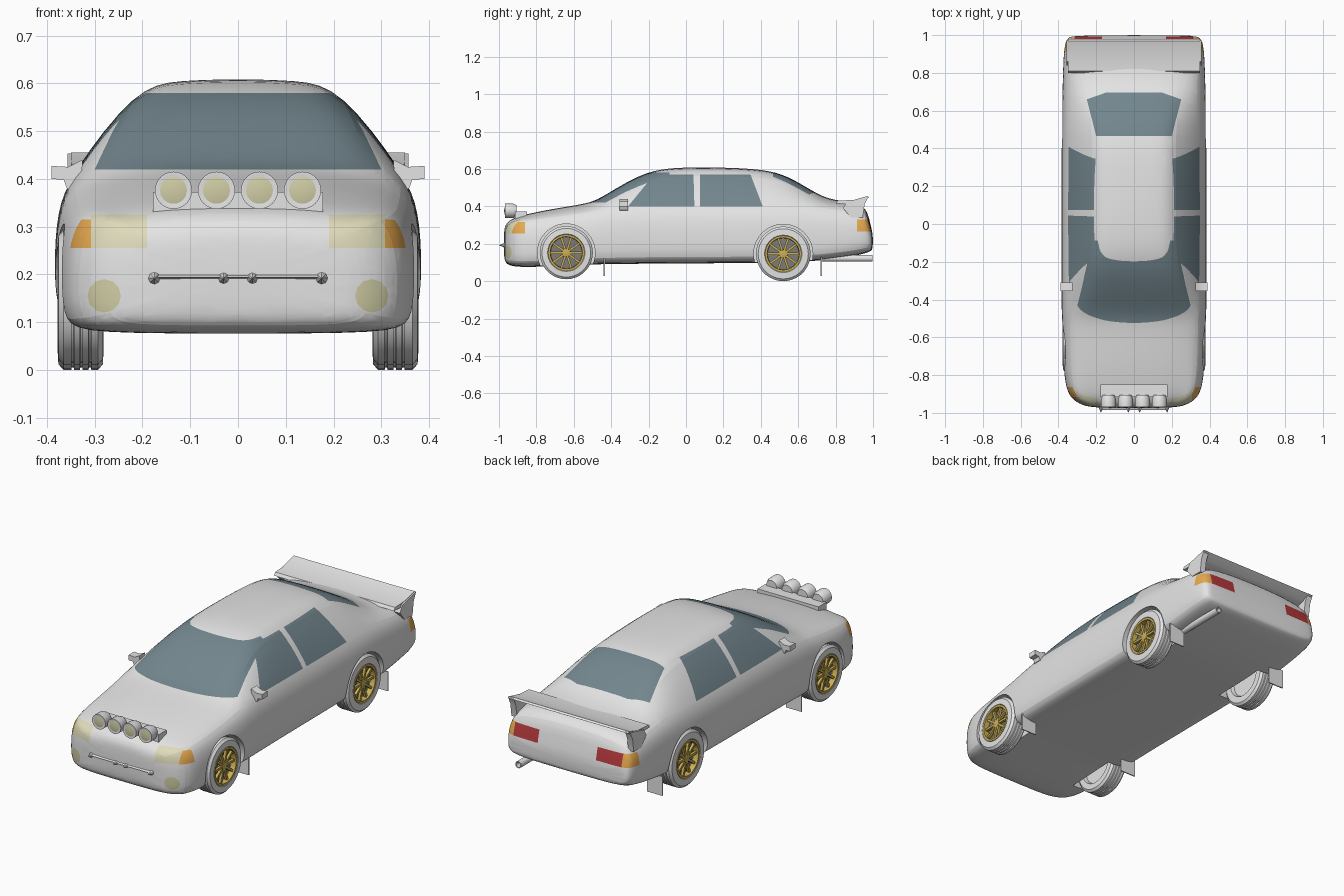
import bpy, bmesh, math
from mathutils import Matrix, Vector

cube = bpy.data.objects.get("Cube")
if cube:
    bpy.data.objects.remove(cube, do_unlink=True)


def material(name, r, g, b):
    m = bpy.data.materials.new(name)
    m.use_nodes = True
    m.diffuse_color = (r, g, b, 1)
    m.node_tree.nodes["Principled BSDF"].inputs["Base Color"].default_value = (r, g, b, 1)
    return m


WHITE = material("off_white", .78, .78, .78)
GLASS = material("window_glass", .17, .24, .27)
HEAD = material("headlight_cream", .74, .71, .5)
LAMP = material("lamp_yellow", .64, .62, .38)
AMBER = material("amber", .8, .4, .08)
RED = material("tail_red", .45, .04, .045)
GOLD = material("wheel_gold", .6, .43, .09)
DARK = material("dark_metal", .2, .2, .2)


def finish(name, bm, mat, smooth=True):
    """Turn a bmesh into a shaded object."""
    bmesh.ops.recalc_face_normals(bm, faces=bm.faces)
    me = bpy.data.meshes.new(name)
    bm.to_mesh(me)
    bm.free()
    if mat:
        me.materials.append(mat)
    ob = bpy.data.objects.new(name, me)
    bpy.context.collection.objects.link(ob)
    if smooth:
        shade(ob)
    return ob


def shade(ob):
    bpy.ops.object.select_all(action='DESELECT')
    ob.select_set(True)
    bpy.context.view_layer.objects.active = ob
    bpy.ops.object.shade_smooth_by_angle(angle=math.radians(35))


def box(name, lo, hi, mat):
    bm = bmesh.new()
    lo, hi = Vector(lo), Vector(hi)
    size = Matrix.Diagonal((*(hi - lo), 1))
    bmesh.ops.create_cube(bm, size=1, matrix=Matrix.Translation((lo + hi) / 2) @ size)
    return finish(name, bm, mat, False)


def prism(name, pts, axis, a, b, mat):
    """Extrude a 2D outline along the x (0) or y (1) axis."""
    bm = bmesh.new()
    place = (lambda p, t: (t, p[0], p[1])) if axis == 0 else (lambda p, t: (p[0], t, p[1]))
    ends = [[bm.verts.new(place(p, t)) for p in pts] for t in (a, b)]
    for ring in ends:
        bm.faces.new(ring)
    for i in range(len(pts)):
        j = (i + 1) % len(pts)
        bm.faces.new((ends[0][i], ends[0][j], ends[1][j], ends[1][i]))
    return finish(name, bm, mat)


def lathe(name, profile, axis, centre, mat, seg=36):
    """Spin a closed (along, radius) profile round an x or y axis."""
    bm = bmesh.new()
    rings = []
    for k in range(seg):
        c, s = math.cos(math.tau * k / seg), math.sin(math.tau * k / seg)
        rings.append([bm.verts.new(Vector(centre) + Vector(
            (d, r * c, r * s) if axis == 0 else (r * c, d, r * s))) for d, r in profile])
    n = len(profile)
    for k in range(seg):
        p, q = rings[k], rings[(k + 1) % seg]
        for i in range(n):
            j = (i + 1) % n
            bm.faces.new((p[i], p[j], q[j], q[i]))
    bmesh.ops.remove_doubles(bm, verts=bm.verts, dist=1e-5)
    return finish(name, bm, mat)


# Body stations: y, floor, half width, belt height, top half width, top height
STATIONS = [
    (-.975, .12, .2, .24, .14, .275), (-.96, .09, .28, .3, .2, .315),
    (-.92, .078, .34, .325, .26, .34), (-.85, .075, .367, .335, .27, .36),
    (-.7, .08, .378, .35, .27, .39), (-.53, .09, .382, .375, .27, .415),
    (-.46, .09, .385, .39, .27, .442), (-.33, .092, .385, .405, .255, .525),
    (-.18, .094, .385, .41, .218, .598), (0, .095, .385, .41, .213, .611),
    (.25, .096, .385, .41, .212, .608), (.45, .098, .385, .41, .213, .595),
    (.57, .1, .383, .41, .222, .55), (.71, .11, .38, .4, .25, .46),
    (.79, .12, .378, .39, .27, .435), (.9, .135, .374, .375, .28, .42),
    (.965, .15, .365, .36, .28, .395), (.985, .16, .35, .29, .28, .31),
    (1, .17, .33, .24, .27, .25)]


def section(y, floor, w, belt, tw, top):
    h = belt - floor
    half = [(.85 * w, floor), (.985 * w, floor + .02), (w, floor + .4 * h),
            (.985 * w, floor + .75 * h), (w - .035, belt),
            (tw, top - .018), (.6 * tw, top - .003)]
    return ([(0, y, floor)] + [(x, y, z) for x, z in half] + [(0, y, top)]
            + [(-x, y, z) for x, z in reversed(half)])


bm = bmesh.new()
rings = [[bm.verts.new(p) for p in section(*s)] for s in STATIONS]
for p, q in zip(rings, rings[1:]):
    for i in range(len(p)):
        j = (i + 1) % len(p)
        bm.faces.new((p[i], p[j], q[j], q[i]))
for ring in (rings[0], rings[-1]):
    bm.faces.new(ring)
body = finish("body", bm, None)
sub = body.modifiers.new("smooth", 'SUBSURF')
sub.levels = sub.render_levels = 2

# Wheel arches
WHEELS = {"front": (-.64, .152, .142), "rear": (.52, .146, .146)}
cutters = []
for y, z, r in WHEELS.values():
    for s in (-1, 1):
        prof = [(s * .25, 0), (s * .25, r + .012), (s * .5, r + .012), (s * .5, 0)]
        cut = lathe("arch_cutter", prof, 0, (0, y, z), None, 40)
        cut.hide_render = True
        mod = body.modifiers.new("arch", 'BOOLEAN')
        mod.operation, mod.object, mod.solver = 'DIFFERENCE', cut, 'EXACT'
        cutters.append(cut)
deps = bpy.context.evaluated_depsgraph_get()
mesh = bpy.data.meshes.new_from_object(body.evaluated_get(deps))
body.modifiers.clear()
body.data = mesh
for cut in cutters:
    bpy.data.objects.remove(cut, do_unlink=True)
PAINTS = [WHITE, GLASS, HEAD, LAMP, AMBER, RED]
mesh.materials.clear()
for m in PAINTS:
    mesh.materials.append(m)

bm = bmesh.new()
bm.from_mesh(mesh)
for f in bm.faces:
    f.material_index = 0


def paint(poly, axes, keep, mat):
    """Cut a convex outline, projected along one axis, into the body and colour it."""
    mid = sum((Vector(p) for p in poly), Vector((0, 0))) / len(poly)
    planes = []
    for a, b in zip(poly, poly[1:] + poly[:1]):
        a, e = Vector(a), Vector(b) - Vector(a)
        n2 = Vector((e.y, -e.x)).normalized()
        if n2.dot(mid - a) > 0:
            n2 = -n2
        co, no = Vector((0, 0, 0)), Vector((0, 0, 0))
        for k, ax in enumerate(axes):
            co[ax], no[ax] = a[k], n2[k]
        planes.append((co, no))
        bm.normal_update()
        faces = [f for f in bm.faces if keep(f.calc_center_median(), f.normal)]
        geom = set(faces)
        for f in faces:
            geom.update(f.edges, f.verts)
        bmesh.ops.bisect_plane(bm, geom=list(geom), dist=1e-5, plane_co=co, plane_no=no)
    bm.normal_update()
    for f in bm.faces:
        c = f.calc_center_median()
        if keep(c, f.normal) and all(no.dot(c - co) < 0 for co, no in planes):
            f.material_index = PAINTS.index(mat)


# Windows
paint([(-.3, .42), (.3, .42), (.262, .5), (.215, .58), (-.215, .58), (-.262, .5)], (0, 2),
      lambda c, n: -.6 < c.y < -.1 and abs(n.x) < .8, GLASS)
paint([(-.2, .465), (.2, .465), (.25, .66), (.15, .695), (-.15, .695), (-.25, .66)], (0, 1),
      lambda c, n: c.z > .4 and n.z > .2, GLASS)
for pane in ([(-.31, .4), (-.17, .57), (.04, .57), (.045, .4)],
             [(.075, .4), (.075, .57), (.345, .57), (.41, .4)]):
    paint(pane, (1, 2), lambda c, n: abs(c.x) > .2 and abs(n.x) > .5, GLASS)


# Painted lights
def nose(c, n):
    return c.y < -.86


def tail(c, n):
    return c.y > .905


def rect(s, x0, x1, z0, z1):
    return [(s * x0, z0), (s * x1, z0), (s * x1, z1), (s * x0, z1)]


for s in (-1, 1):
    paint(rect(s, .19, .308, .255, .325), (0, 2), nose, HEAD)
    paint(rect(s, .308, .37, .255, .315), (0, 2), nose, AMBER)
    paint([(s * .28 + .035 * math.cos(math.tau * k / 12), .155 + .035 * math.sin(math.tau * k / 12))
           for k in range(12)], (0, 2), nose, LAMP)
    paint(rect(s, .17, .315, .265, .33), (0, 2), tail, RED)
    paint(rect(s, .315, .4, .265, .33), (0, 2), tail, AMBER)
bm.to_mesh(mesh)
bm.free()
shade(body)

# Wheels
for end, (y, z, r) in WHEELS.items():
    for s, side in ((1, "left"), (-1, "right")):
        tag, c = f"{end}_{side}", (0, y, z)
        tread = [(.283, .1), (.283, r - .012), (.293, r)]
        for g in (.31, .328, .346):
            tread += [(g - .003, r), (g - .002, r - .005), (g + .002, r - .005), (g + .003, r)]
        tread += [(.365, r), (.376, r - .012), (.378, .1), (.365, .092), (.3, .092)]
        lathe(f"{tag}_tyre", [(s * d, q) for d, q in tread], 0, c, WHITE)
        lathe(f"{tag}_inner_dish", [(s * d, q) for d, q in
              [(.3, 0), (.3, .094), (.33, .094), (.33, 0)]], 0, c, WHITE)
        lathe(f"{tag}_brake_disc", [(s * d, q) for d, q in
              [(.331, 0), (.331, .088), (.345, .088), (.345, 0)]], 0, c, DARK)
        lathe(f"{tag}_rim", [(s * d, q) for d, q in
              [(.35, .084), (.378, .086), (.378, .097), (.35, .097)]], 0, c, GOLD)
        lathe(f"{tag}_hub", [(s * d, q) for d, q in
              [(.34, 0), (.34, .024), (.37, .02), (.374, 0)]], 0, c, GOLD, 20)
        bm = bmesh.new()
        for k in range(10):
            bmesh.ops.create_cube(bm, size=1, matrix=Matrix.Translation((s * .362, y, z))
                                  @ Matrix.Rotation(math.tau * k / 10, 4, 'X')
                                  @ Matrix.Translation((0, .053, 0))
                                  @ Matrix.Diagonal((.014, .07, .012, 1)))
        finish(f"{tag}_spokes", bm, GOLD, False)

# Mud flaps, mirrors and spoiler ends
for s, side in ((1, "left"), (-1, "right")):
    for y in (-.44, .72):
        box(f"{side}_mud_flap", (min(s * .28, s * .37), y, .028),
            (max(s * .28, s * .37), y + .006, .13), WHITE)
    prism(f"{side}_mirror", [(s * x, z) for x, z in
          [(.33, .365), (.358, .38), (.365, .398), (.39, .4), (.39, .427), (.355, .425), (.325, .44)]],
          1, -.355, -.31, WHITE)
    prism(f"{side}_spoiler_end", [(.84, .39), (.86, .425), (.975, .453), (.955, .41), (.945, .34), (.88, .34)],
          0, s * .325, s * .357, WHITE)

# Rear spoiler
prism("rear_spoiler", [(.8, .415), (.81, .43), (.9, .435), (.97, .455), (.98, .448), (.94, .425), (.9, .41)],
      0, -.35, .35, WHITE)

# Exhaust
lathe("exhaust_pipe", [(.72, 0), (.72, .018), (.998, .018), (.998, .013), (.9, .013), (.9, 0)],
      1, (.28, 0, .122), WHITE, 16)

# Auxiliary lamps on their bracket
box("lamp_bracket", (-.178, -.915, .325), (.178, -.85, .372), WHITE)
for x in (-.135, -.045, .045, .135):
    lathe("lamp_housing", [(-.905, 0), (-.905, .03), (-.925, .039), (-.968, .039), (-.968, .032), (-.96, 0)],
          1, (x, 0, .376), WHITE, 24)
    lathe("lamp_lens", [(-.955, 0), (-.966, .033), (-.973, 0)], 1, (x, 0, .376), LAMP, 24)

# Front bumper ridge and studs
prism("bumper_ridge", [(-.97, .19), (-.984, .194), (-.97, .2)], 0, -.17, .17, WHITE)
for x in (-.175, -.03, .03, .175):
    lathe("bumper_stud", [(-.95, 0), (-.95, .022), (-1, 0)], 1, (x, 0, .192), WHITE, 8)
